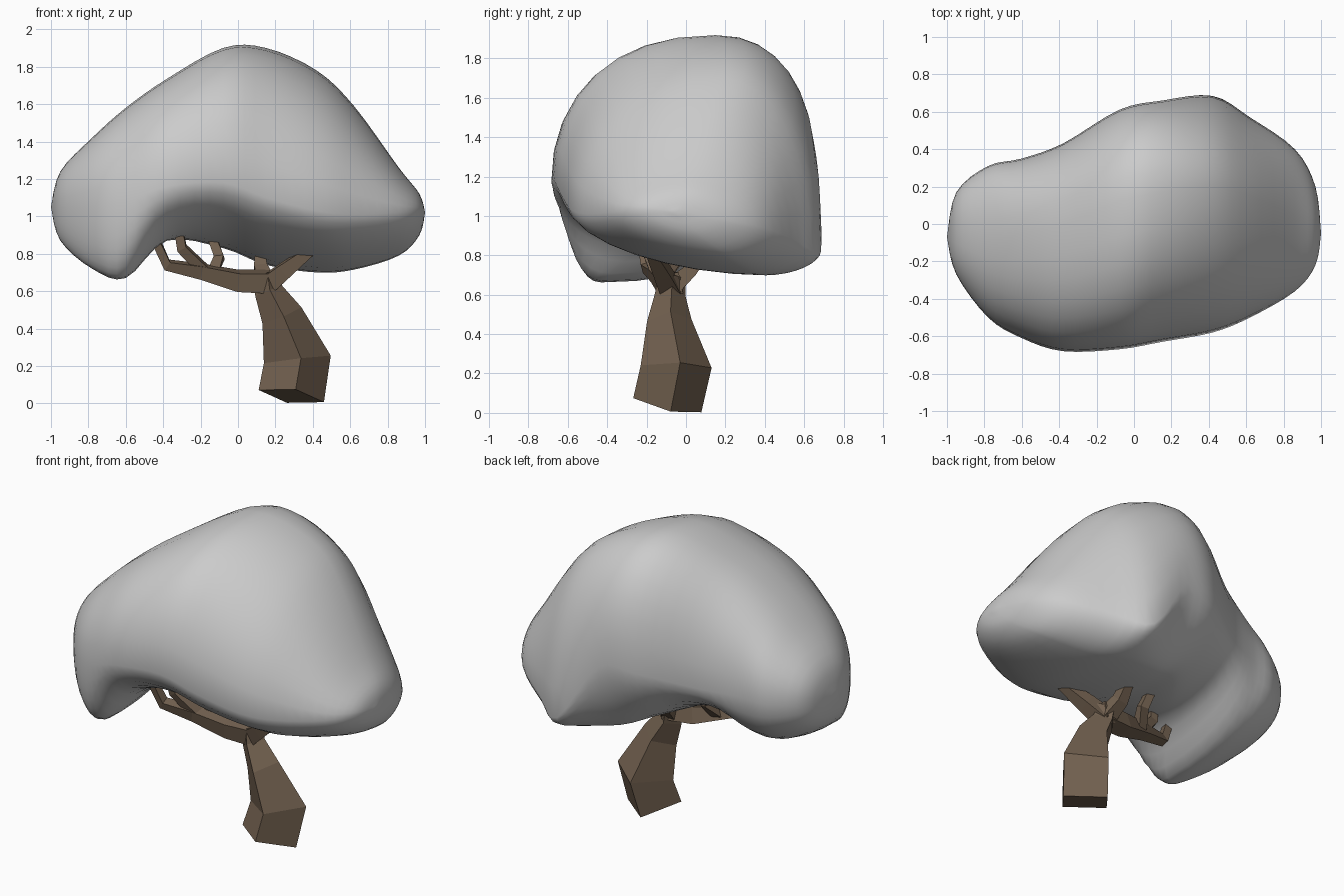
import bpy, bmesh, math
from mathutils import Vector

if "Cube" in bpy.data.objects:
    bpy.data.objects.remove(bpy.data.objects["Cube"])

# Canopy cross-sections along x:
# x, front y/z, back y/z, top y/z, underside y/z
STATIONS = [
    (-1.00, -.07, 1.05, -.07, 1.05, -.07, 1.05, -.07, 1.05),
    (-.95, -.27, 1.05, .17, 1.07, -.05, 1.24, -.16, .87),
    (-.78, -.50, 1.05, .31, 1.08, -.08, 1.42, -.36, .72),
    (-.60, -.61, 1.08, .35, 1.10, -.05, 1.58, -.42, .67),
    (-.38, -.68, 1.16, .43, 1.12, .00, 1.735, -.15, .87),
    (-.08, -.67, 1.18, .61, 1.20, .12, 1.90, .25, .83),
    (.15, -.63, 1.10, .66, 1.20, .17, 1.90, .38, .74),
    (.42, -.58, 1.03, .685, .82, .20, 1.78, .42, .70),
    (.62, -.50, 1.01, .57, .87, .15, 1.59, .32, .715),
    (.86, -.36, 1.02, .40, .94, .05, 1.26, .20, .79),
    (.97, -.22, 1.03, .20, .98, .00, 1.12, .05, .90),
    (1.00, -.05, 1.02, -.05, 1.02, -.05, 1.02, -.05, 1.02),
]


def spline(rows, steps):
    """Catmull-Rom interpolation of parameter rows."""
    out = []
    last = len(rows) - 1
    for i in range(last):
        a, b, c, d = rows[max(i - 1, 0)], rows[i], rows[i + 1], rows[min(i + 2, last)]
        for k in range(steps):
            t = k / steps
            out.append([.5 * (2 * q + (r - p) * t + (2 * p - 5 * q + 4 * r - s) * t * t
                              + (3 * q - p - 3 * r + s) * t ** 3)
                        for p, q, r, s in zip(a, b, c, d)])
    return out + [list(rows[-1])]


def section(row, n=32):
    """Closed outline made of four superellipse quarters."""
    x, yf, zf, yb, zb, yt, zt, yu, zu = row
    pts = []
    for i in range(n):
        a = 2 * math.pi * i / n
        ca, sa = math.cos(a), math.sin(a)
        ys, zs = (yb, zb) if ca > 0 else (yf, zf)
        ym, zm = (yt, zt) if sa > 0 else (yu, zu)
        if sa > 0:
            e = 2.3 - .5 * max(0, x)
        else:
            e = 1.8 + .5 * min(1, max(0, -x * 2 - .4))
        c, s = abs(ca) ** (2 / e), abs(sa) ** (2 / e)
        pts.append(Vector((x, ym + (ys - ym) * c, zs + (zm - zs) * s)))
    return pts


def loft(bm, rings, cap=True):
    loops = [[bm.verts.new(p) for p in ring] for ring in rings]
    n = len(loops[0])
    for a, b in zip(loops, loops[1:]):
        for i in range(n):
            j = (i + 1) % n
            bm.faces.new((a[i], a[j], b[j], b[i]))
    if cap:
        bm.faces.new(loops[0])
        bm.faces.new(loops[-1])


def finish(bm, name, smooth):
    bmesh.ops.remove_doubles(bm, verts=bm.verts, dist=.0005)
    bmesh.ops.recalc_face_normals(bm, faces=bm.faces)
    for f in bm.faces:
        f.smooth = smooth
    me = bpy.data.meshes.new(name)
    bm.to_mesh(me)
    bm.free()
    ob = bpy.data.objects.new(name, me)
    bpy.context.collection.objects.link(ob)
    return ob


def limb(name, path, ref, mat):
    """Four-sided tapering limb through (x, y, z, half width) nodes."""
    pts = [Vector(p[:3]) for p in path]
    rings = []
    for i, p in enumerate(pts):
        t = (pts[min(i + 1, len(pts) - 1)] - pts[max(i - 1, 0)]).normalized()
        u = Vector(ref)
        u = (u - t * u.dot(t)).normalized()
        v = t.cross(u)
        h = path[i][3]
        rings.append([p + (u * a + v * b) * h for a, b in ((1, 1), (-1, 1), (-1, -1), (1, -1))])
    bm = bmesh.new()
    loft(bm, rings)
    finish(bm, name, False).data.materials.append(mat)


# Leafy canopy
bm = bmesh.new()
loft(bm, [section(r) for r in spline(STATIONS, 4)], cap=False)
finish(bm, "canopy", True)

bark = bpy.data.materials.new("bark")
bark.diffuse_color = (.17, .12, .08, 1)
bark.use_nodes = True
bark.node_tree.nodes["Principled BSDF"].inputs["Base Color"].default_value = bark.diffuse_color

# Bent trunk with a tilted square foot
limb("trunk", [(.285, -.095, .039, .126), (.317, -.05, .235, .128),
               (.235, -.085, .47, .08), (.165, -.08, .60, .055), (.15, -.07, .69, .05)],
     (-.78, .62, 0), bark)

# Branches
BRANCHES = {
    "left_branch": [(.19, -.08, .65, .055), (0, -.10, .655, .05), (-.20, -.15, .705, .036),
                    (-.38, -.20, .74, .026), (-.43, -.22, .85, .022)],
    "left_outer_twig": [(-.18, -.15, .71, .03), (-.30, -.20, .83, .026), (-.32, -.22, .95, .022)],
    "left_inner_twig": [(-.14, -.12, .69, .03), (-.10, -.04, .78, .026), (-.15, -.01, .92, .022)],
    "middle_branch": [(.15, -.07, .64, .045), (.12, .02, .72, .035), (.12, .10, .82, .025)],
    "right_branch": [(.15, -.08, .63, .05), (.25, -.12, .71, .042), (.42, -.19, .84, .022)],
}
for name, path in BRANCHES.items():
    limb(name, path, (.1, 1, .2) if "middle" not in name else (1, 0, 0), bark)
